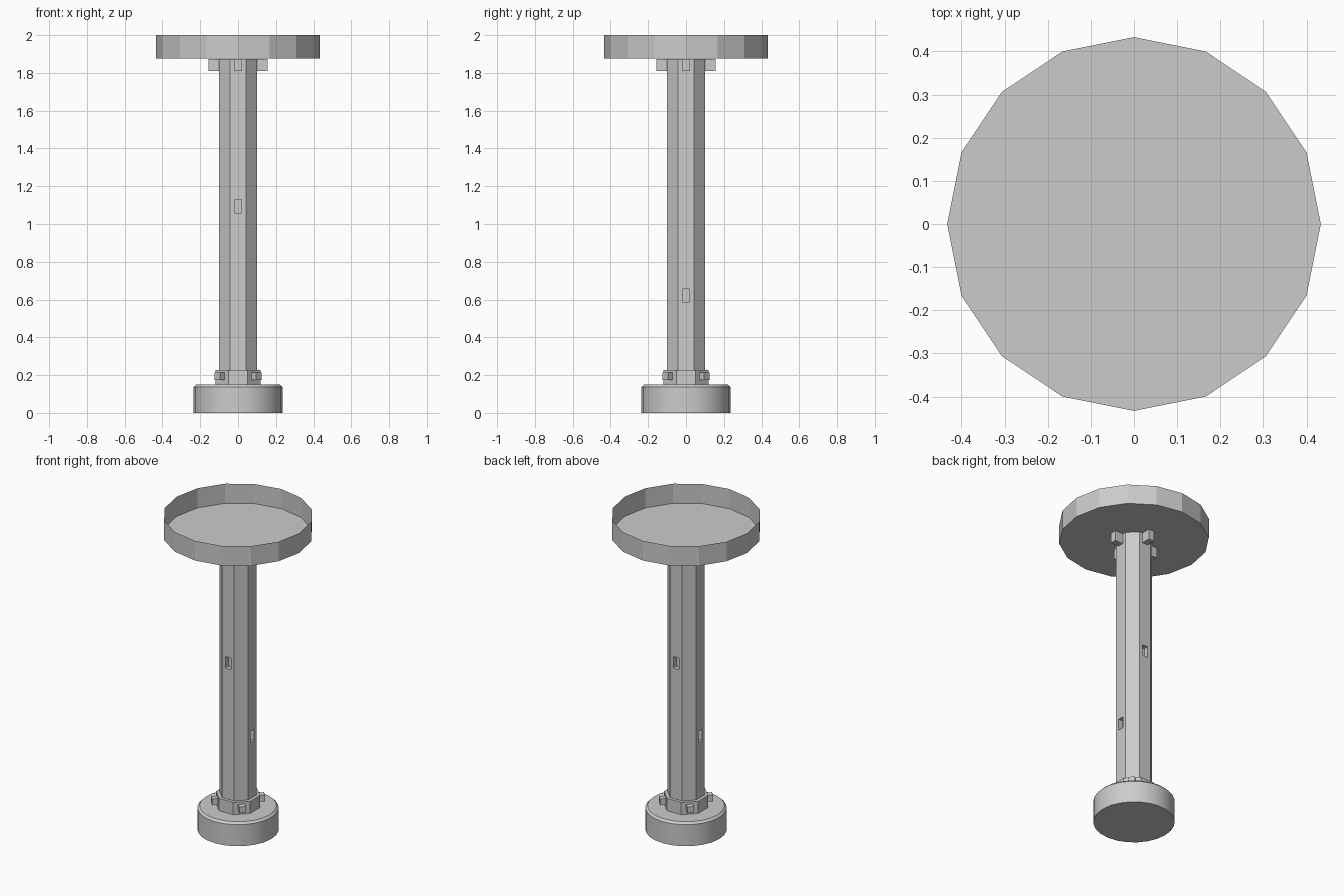
import bpy, bmesh, math
from mathutils import Matrix

if "Cube" in bpy.data.objects:
    bpy.data.objects.remove(bpy.data.objects["Cube"])

grey = bpy.data.materials.new("plain grey")
grey.diffuse_color = (0.6, 0.6, 0.6, 1)
grey.use_nodes = True
grey.node_tree.nodes["Principled BSDF"].inputs["Base Color"].default_value = grey.diffuse_color


def finish(name, bm, smooth=False):
    bmesh.ops.recalc_face_normals(bm, faces=bm.faces)
    me = bpy.data.meshes.new(name)
    bm.to_mesh(me)
    bm.free()
    me.materials.append(grey)
    ob = bpy.data.objects.new(name, me)
    bpy.context.collection.objects.link(ob)
    if smooth:
        bpy.ops.object.select_all(action='DESELECT')
        bpy.context.view_layer.objects.active = ob
        ob.select_set(True)
        bpy.ops.object.shade_smooth_by_angle(angle=math.radians(30))
    return ob


def lathe(name, profile, sides, turn=0.0, cap_top=True, smooth=False):
    """Stack rings of (radius, z) into a prism with a closed bottom."""
    bm = bmesh.new()
    rings = []
    for r, z in profile:
        rings.append([bm.verts.new((r * math.cos(turn + 2 * math.pi * i / sides),
                                    r * math.sin(turn + 2 * math.pi * i / sides), z))
                      for i in range(sides)])
    for a, b in zip(rings, rings[1:]):
        for i in range(sides):
            j = (i + 1) % sides
            bm.faces.new((a[i], a[j], b[j], b[i]))
    bm.faces.new(rings[0][::-1])
    if cap_top:
        bm.faces.new(rings[-1])
    return finish(name, bm, smooth)


def block(name, r0, r1, width, z0, z1, angle):
    """Box reaching from radius r0 to r1 in the given direction."""
    bm = bmesh.new()
    m = (Matrix.Rotation(angle, 4, 'Z')
         @ Matrix.Translation(((r0 + r1) / 2, 0, (z0 + z1) / 2))
         @ Matrix.Diagonal((r1 - r0, width, z1 - z0, 1)))
    bmesh.ops.create_cube(bm, size=1, matrix=m)
    return finish(name, bm)


OCT = 1 / math.cos(math.pi / 8)   # flat distance to corner radius
EIGHTH = math.pi / 8

# round foot with a softened top edge
lathe("base", [(0.235, 0), (0.235, 0.137), (0.222, 0.15)], 24, smooth=True)

# octagonal shaft and the collar around its foot
shaft = lathe("shaft", [(0.1 * OCT, 0.145), (0.1 * OCT, 1.8745)], 8, EIGHTH)
lathe("collar", [(0.12 * OCT, 0.145), (0.12 * OCT, 0.228)], 8, EIGHTH)

# recessed windows: high on front and back, low on both sides
for k in range(4):
    z = 0.62 if k % 2 == 0 else 1.095
    cutter = block("window_cutter", 0.07, 0.15, 0.038, z - 0.036, z + 0.036, k * math.pi / 2)
    cutter.hide_render = True
    mod = shaft.modifiers.new("window", 'BOOLEAN')
    mod.object = cutter
    mod.operation = 'DIFFERENCE'
    mod.solver = 'EXACT'
    bpy.context.view_layer.objects.active = shaft
    bpy.ops.object.modifier_apply(modifier=mod.name)
    bpy.data.objects.remove(cutter)

# lugs on the diagonal faces of the collar
for k in range(4):
    block("collar_lug", 0.11, 0.155, 0.04, 0.173, 0.213, math.pi / 4 + k * math.pi / 2)

# crossed support beams under the platform
for k in range(2):
    block("support_beam", -0.157, 0.157, 0.04, 1.81, 1.8745, k * math.pi / 2)

# open sixteen-sided platform with a thin wall
lathe("platform", [(0.433, 1.875), (0.433, 2.0)], 16, cap_top=False)
